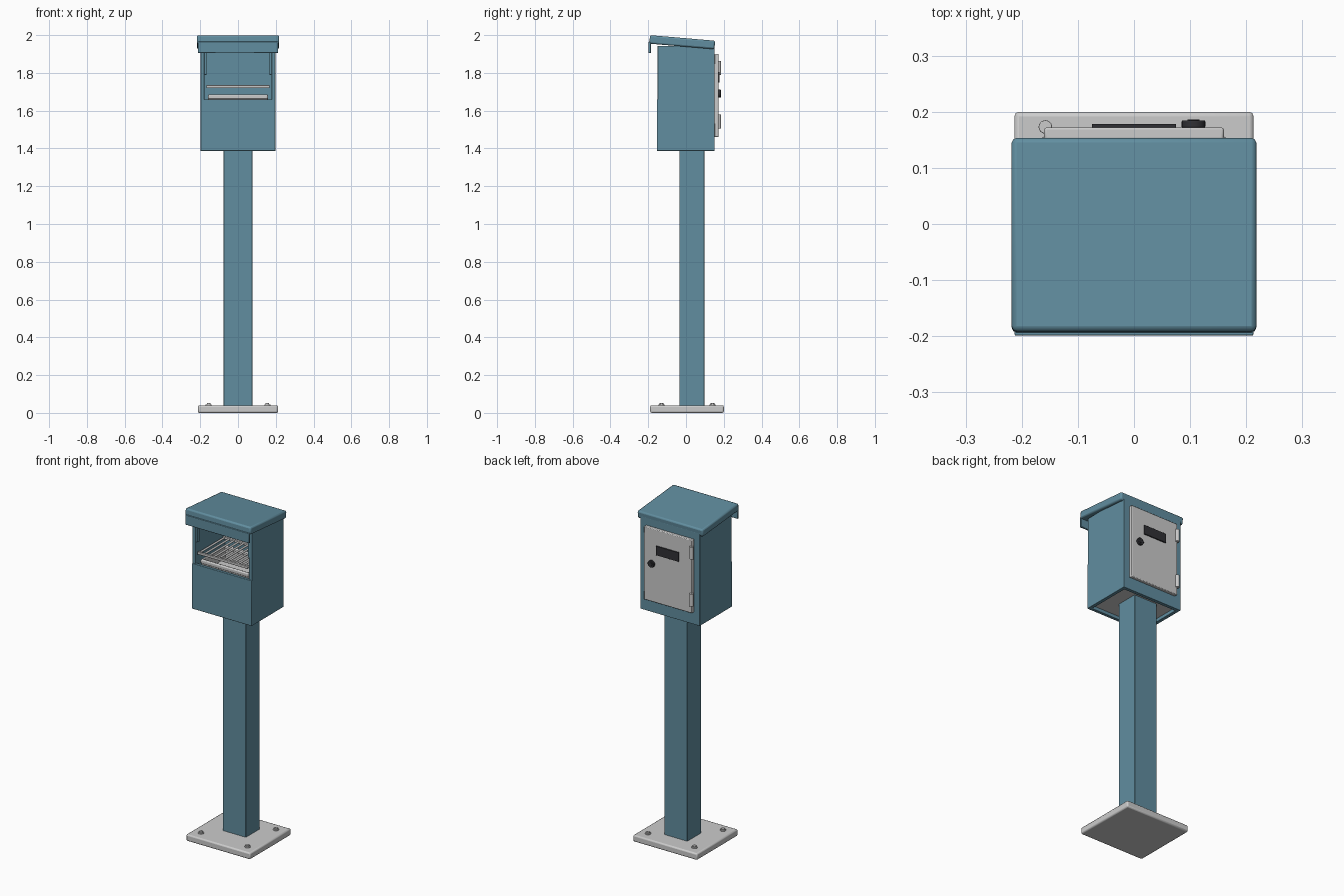
import bpy, math
from mathutils import Vector

if "Cube" in bpy.data.objects:
    bpy.data.objects.remove(bpy.data.objects["Cube"])


def material(name, rgb):
    m = bpy.data.materials.new(name)
    m.diffuse_color = (*rgb, 1)
    m.use_nodes = True
    m.node_tree.nodes["Principled BSDF"].inputs["Base Color"].default_value = m.diffuse_color
    return m


TEAL = material("teal_paint", (0.12, 0.27, 0.35))
DARK = material("dark_trim", (0.03, 0.03, 0.035))


def finish(o, name, mat, bevel):
    o.name = name
    if mat:
        o.data.materials.append(mat)
    if bevel:
        b = o.modifiers.new("bevel", "BEVEL")
        b.width, b.segments, b.limit_method = bevel, 2, "ANGLE"
    bpy.ops.object.shade_smooth_by_angle(angle=math.radians(35))
    return o


def box(name, x, y, z, mat=None, bevel=0.002, tilt=0):
    """Box from (min, max) ranges."""
    lo, hi = Vector((x[0], y[0], z[0])), Vector((x[1], y[1], z[1]))
    bpy.ops.mesh.primitive_cube_add(size=1, location=(lo + hi) / 2)
    o = bpy.context.object
    o.scale = hi - lo
    bpy.ops.object.transform_apply(location=False, rotation=False, scale=True)
    o.rotation_euler.x = tilt
    return finish(o, name, mat, bevel)


def cyl(name, loc, r, depth, axis="z", mat=None, sides=24, bevel=0.001):
    rot = {"z": (0, 0, 0), "y": (math.pi / 2, 0, 0), "x": (0, math.pi / 2, 0)}[axis]
    bpy.ops.mesh.primitive_cylinder_add(vertices=sides, radius=r, depth=depth,
                                        location=loc, rotation=rot)
    return finish(bpy.context.object, name, mat, bevel)


# base plate, anchor bolts and post
box("base_plate", (-.213, .213), (-.19, .2), (0, .04), bevel=.008)
for x in (-.155, .155):
    for y in (-.13, .14):
        cyl("anchor_washer", (x, y, .0415), .016, .007)
        cyl("anchor_bolt", (x, y, .046), .011, .014, sides=6)
box("post", (-.077, .077), (-.035, .097), (.035, 1.41), TEAL, .003)

# housing: side walls, back, front panel below the opening, top and floor
for s in (-1, 1):
    box("side_wall", sorted((s * .178, s * .198)), (-.15, .152), (1.387, 1.943), TEAL)
    box("opening_bracket", sorted((s * .167, s * .179)), (-.145, -.125), (1.79, 1.925), TEAL, .001)
box("back_wall", (-.19, .19), (.132, .152), (1.387, 1.943), TEAL, .001)
box("front_panel", (-.198, .198), (-.154, -.136), (1.387, 1.66), TEAL)
box("housing_top", (-.19, .19), (-.15, .15), (1.92, 1.943), TEAL, .001)
box("housing_floor", (-.179, .179), (-.137, .133), (1.407, 1.419), bevel=0)

# sloping roof with a drip lip along the front
box("roof", (-.218, .218), (-.193, .153), (1.94, 1.985), TEAL, .009, tilt=-.085)
box("roof_front_lip", (-.213, .213), (-.199, -.186), (1.905, 1.965), TEAL, .003)

# grille inside the opening
for y in (-.142, .1):
    box("grille_rail", (-.168, .168), (y - .006, y + .006), (1.719, 1.735), bevel=.003)
for i in range(11):
    x = -.16 + .032 * i
    cyl("grille_bar", (x, -.021, 1.727), .006, .242, "y", sides=12, bevel=0)

# pull-out tray under the grille
box("tray_base", (-.155, .155), (-.13, .1), (1.6, 1.61))
for y in (-.125, .095):
    box("tray_rim", (-.158, .158), (y - .009, y + .009), (1.662, 1.686), bevel=.006)
    box("tray_end", (-.155, .155), (y - .004, y + .004), (1.6, 1.67))
for s in (-1, 1):
    box("tray_side", sorted((s * .147, s * .158)), (-.125, .095), (1.6, 1.684), bevel=.003)

# rear door with hinges, label plate and lock
box("door", (-.16, .16), (.15, .172), (1.46, 1.9), bevel=.004)
for z in (1.826, 1.543):
    cyl("hinge_knuckle", (-.158, .173, z), .012, .074)
box("label_plate", (-.075, .075), (.17, .1785), (1.75, 1.805), DARK, .001)
cyl("lock_collar", (.106, .178, 1.69), .021, .013, "y", DARK, bevel=.002)
cyl("lock_core", (.106, .18, 1.69), .011, .013, "y", DARK)
